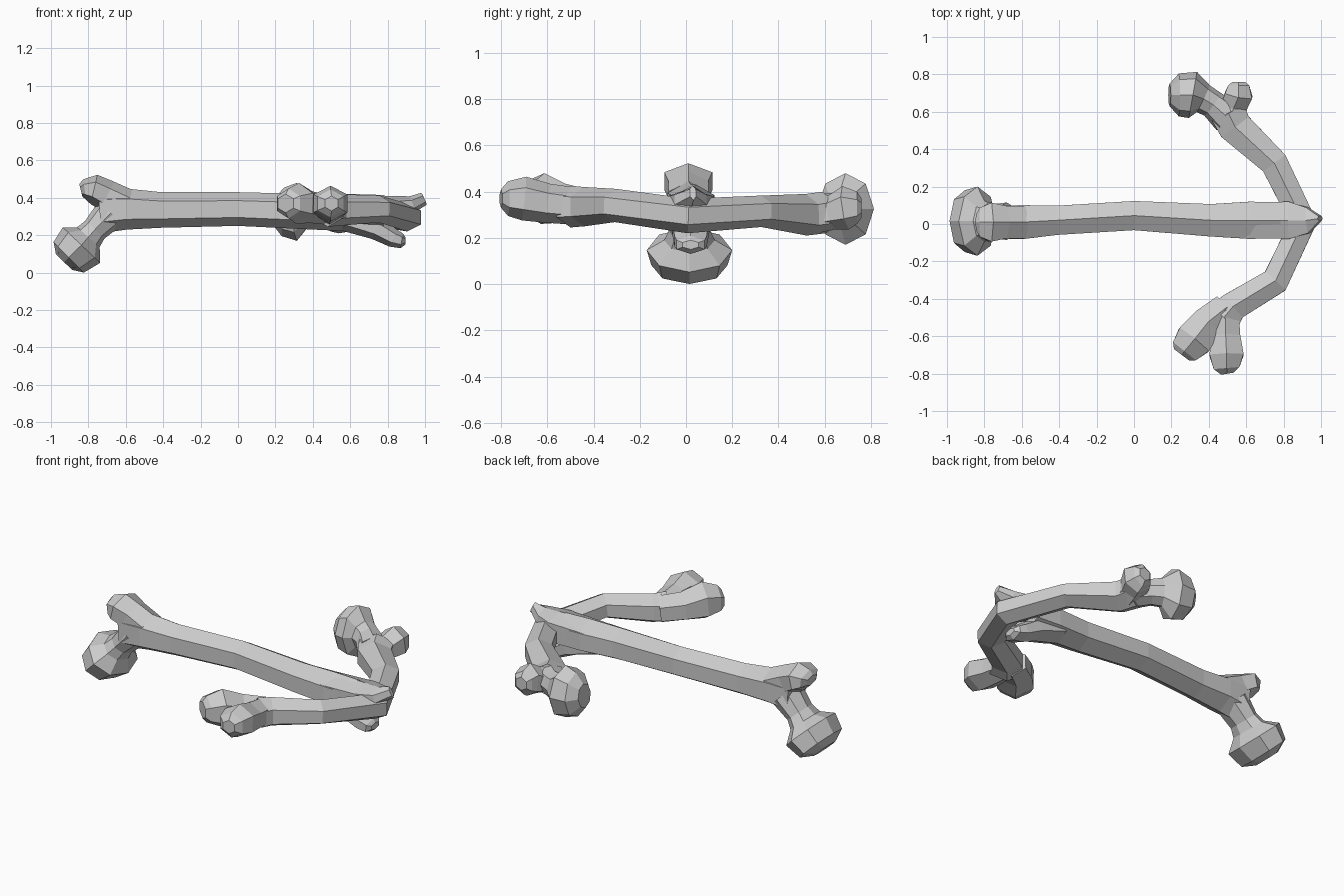
import bpy, bmesh, math
from mathutils import Vector


def tube(name, stations, sides=6):
    """Faceted sweep; each station is x, y, z, half width, half height."""
    pts = [Vector(s[:3]) for s in stations]
    bm = bmesh.new()
    rings = []
    for i, s in enumerate(stations):
        a = (pts[i] - pts[i - 1]).normalized() if i else Vector()
        b = (pts[i + 1] - pts[i]).normalized() if i < len(pts) - 1 else Vector()
        t = (a + b).normalized()
        side = t.cross(Vector((0, 0, 1))).normalized()
        up = side.cross(t)
        ring = []
        for k in range(sides):
            q = 2 * math.pi * k / sides
            ring.append(bm.verts.new(pts[i] + side * math.sin(q) * s[3] + up * math.cos(q) * s[4]))
        rings.append(ring)
    for r0, r1 in zip(rings, rings[1:]):
        for k in range(sides):
            n = (k + 1) % sides
            bm.faces.new((r0[k], r0[n], r1[n], r1[k]))
    bm.faces.new(rings[0])
    bm.faces.new(rings[-1])
    bmesh.ops.recalc_face_normals(bm, faces=bm.faces)
    me = bpy.data.meshes.new(name)
    bm.to_mesh(me)
    bm.free()
    ob = bpy.data.objects.new(name, me)
    bpy.context.collection.objects.link(ob)
    return ob


# Long straight bone
tube("straight_shaft", [
    (-.74, .01, .33, .10, .12), (-.60, .01, .34, .105, .11), (-.41, .02, .335, .09, .095),
    (0, .045, .34, .09, .09), (.41, .02, .325, .10, .095), (.62, .02, .32, .115, .10),
    (.78, .02, .315, .11, .10)])
tube("straight_upper_knob", [
    (-.60, .01, .36, .10, .09), (-.70, .01, .41, .10, .085), (-.77, .01, .445, .12, .08),
    (-.82, .01, .445, .09, .055), (-.84, .01, .44, .05, .035)])
tube("straight_ball_head", [
    (-.68, .015, .32, .10, .09), (-.765, .015, .23, .09, .07), (-.80, .015, .19, .11, .08),
    (-.837, .015, .147, .185, .138), (-.905, .015, .082, .165, .115),
    (-.93, .015, .056, .08, .06)], 8)
tube("straight_pointed_lobe", [
    (.60, .02, .33, .11, .085), (.83, .02, .35, .115, .06), (.93, .02, .365, .08, .045),
    (.995, .03, .395, .015, .035)])
tube("straight_lower_lobe", [
    (.58, .02, .29, .10, .07), (.74, .02, .235, .09, .06), (.83, .02, .185, .08, .05),
    (.875, .02, .17, .07, .04), (.895, .02, .17, .04, .02)])

# Bent cross bone
tube("bent_shaft", [
    (.48, -.50, .335, .11, .09), (.53, -.44, .335, .09, .085), (.755, -.305, .34, .085, .072),
    (.905, .01, .295, .085, .075), (.75, .325, .315, .085, .068), (.54, .52, .30, .105, .09),
    (.50, .60, .31, .11, .09)])
tube("bent_front_inner_knob", [
    (.49, -.45, .335, .09, .08), (.39, -.53, .35, .10, .085), (.32, -.62, .37, .115, .11),
    (.27, -.68, .37, .09, .08), (.255, -.70, .37, .06, .05)])
tube("bent_front_outer_knob", [
    (.49, -.46, .335, .08, .08), (.49, -.60, .35, .09, .085), (.495, -.70, .37, .105, .095),
    (.495, -.77, .37, .08, .075), (.50, -.80, .37, .04, .04)])
tube("bent_back_knob", [
    (.52, .54, .30, .09, .085), (.535, .63, .31, .08, .075), (.56, .69, .33, .085, .095),
    (.56, .74, .33, .065, .07), (.56, .76, .33, .04, .04)])
tube("bent_ball_head", [
    (.50, .57, .31, .09, .08), (.42, .64, .32, .075, .075), (.37, .67, .325, .08, .085),
    (.315, .69, .325, .125, .155), (.24, .69, .325, .115, .13), (.19, .69, .33, .06, .07)], 8)
